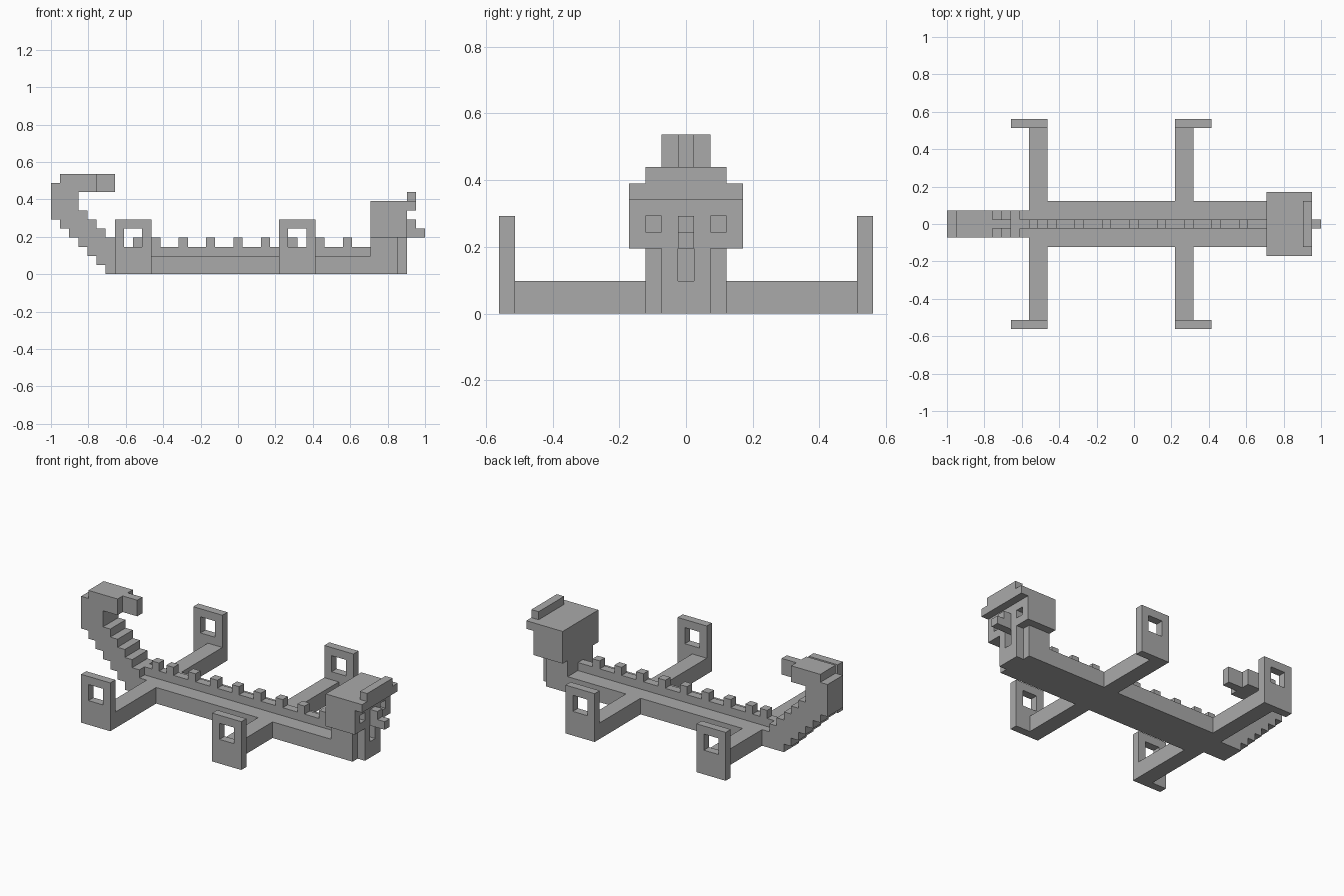
import bpy
import bmesh
from mathutils import Vector

U = 2 / 41            # edge of one block; the model is 41 blocks long
MID = 20.5            # block coordinate of x = 0

if "Cube" in bpy.data.objects:
    bpy.data.objects.remove(bpy.data.objects["Cube"], do_unlink=True)

grey = bpy.data.materials.new("plain grey")
grey.use_nodes = True
grey.diffuse_color = (0.4, 0.4, 0.4, 1)
grey.node_tree.nodes["Principled BSDF"].inputs["Base Color"].default_value = (0.4, 0.4, 0.4, 1)


def prism(name, outline, direction):
    """Extrude a flat outline, in block units, along a direction."""
    bm = bmesh.new()
    verts = [bm.verts.new(((x - MID) * U, y * U, z * U)) for x, y, z in outline]
    face = bm.faces.new(verts)
    grown = bmesh.ops.extrude_face_region(bm, geom=[face])
    moved = [g for g in grown["geom"] if isinstance(g, bmesh.types.BMVert)]
    bmesh.ops.translate(bm, vec=Vector(direction) * U, verts=moved)
    bmesh.ops.recalc_face_normals(bm, faces=bm.faces)
    mesh = bpy.data.meshes.new(name)
    bm.to_mesh(mesh)
    bm.free()
    mesh.materials.append(grey)
    obj = bpy.data.objects.new(name, mesh)
    bpy.context.collection.objects.link(obj)
    return obj


def box(name, x, y, z):
    """Box from (low, high) pairs in block units."""
    base = [(x[0], y[0], z[0]), (x[1], y[0], z[0]), (x[1], y[1], z[0]), (x[0], y[1], z[0])]
    return prism(name, base, (0, 0, z[1] - z[0]))


def cut(obj, cutter):
    """Subtract the cutter from the object and discard it."""
    cutter.hide_render = True
    mod = obj.modifiers.new("cut", "BOOLEAN")
    mod.operation = "DIFFERENCE"
    mod.solver = "EXACT"
    mod.object = cutter
    bpy.context.view_layer.objects.active = obj
    bpy.ops.object.modifier_apply(modifier=mod.name)
    bpy.data.objects.remove(cutter, do_unlink=True)


def centred(width):
    return (-width / 2, width / 2)


# Body slab with the four legs, as one mirrored outline
LEGS = {"rear": 9, "front": 25}
half = [(8, 1.5), (9, 1.5)]
for start in LEGS.values():
    if start > 9:
        half.append((start, 2.5))
    half += [(start, 10.5), (start + 2, 10.5), (start + 2, 2.5)]
half.append((35, 2.5))
outline = [(x, -y, 0) for x, y in half] + [(x, y, 0) for x, y in reversed(half)]
prism("body_and_legs", outline, (0, 0, 2))

# Upright feet, each with a square window
FEET = {"rear": 7, "front": 25}
for end, x in FEET.items():
    for side, y in (("right", -11.5), ("left", 10.5)):
        foot = box(f"{end}_{side}_foot", (x, x + 4), (y, y + 1), (0, 6))
        cut(foot, box("foot_window", (x + 1, x + 3), (y - 1, y + 2), (3, 5)))

# Back ridge and its spikes
box("back_ridge", (8, 35), centred(1), (2, 3))
for x in [9] + list(range(11, 35, 3)):
    box("back_spike", (x, x + 1), centred(1), (3, 4))

# Stepped tail: stairs under, hook on top, stairs back down
profile = [(8, 0), (6, 0)]
for i in range(6):
    profile += [(6 - i, i + 1), (5 - i, i + 1)]
profile += [(0, 10), (1, 10), (1, 11), (5, 11), (5, 9), (3, 9)]
for i in range(5):
    profile += [(3 + i, 7 - i), (4 + i, 7 - i)]
prism("tail", [(x, -1.5, z) for x, z in profile], (0, 3, 0))
box("tail_tip", (5, 7), centred(1), (9, 11))

# Chest with a narrow throat slot
box("chest", (35, 38), centred(5), (0, 4))
throat = box("throat", (38, 39), centred(3), (0, 4))
cut(throat, box("throat_slot", (37.5, 40), centred(1), (2, 5)))

# Head with sunken eyes, brow, crest and snout
head = box("head", (35, 39), centred(7), (4, 7))
for y in (-2.5, 1.5):
    cut(head, box("eye_socket", (38, 40), (y, y + 1), (5, 6)))
box("brow", (35, 40), centred(7), (7, 8))
box("crest", (39, 40), centred(5), (8, 9))
box("snout", (39, 40), centred(1), (4, 6))
box("snout_tip", (40, 41), centred(1), (4, 5))
